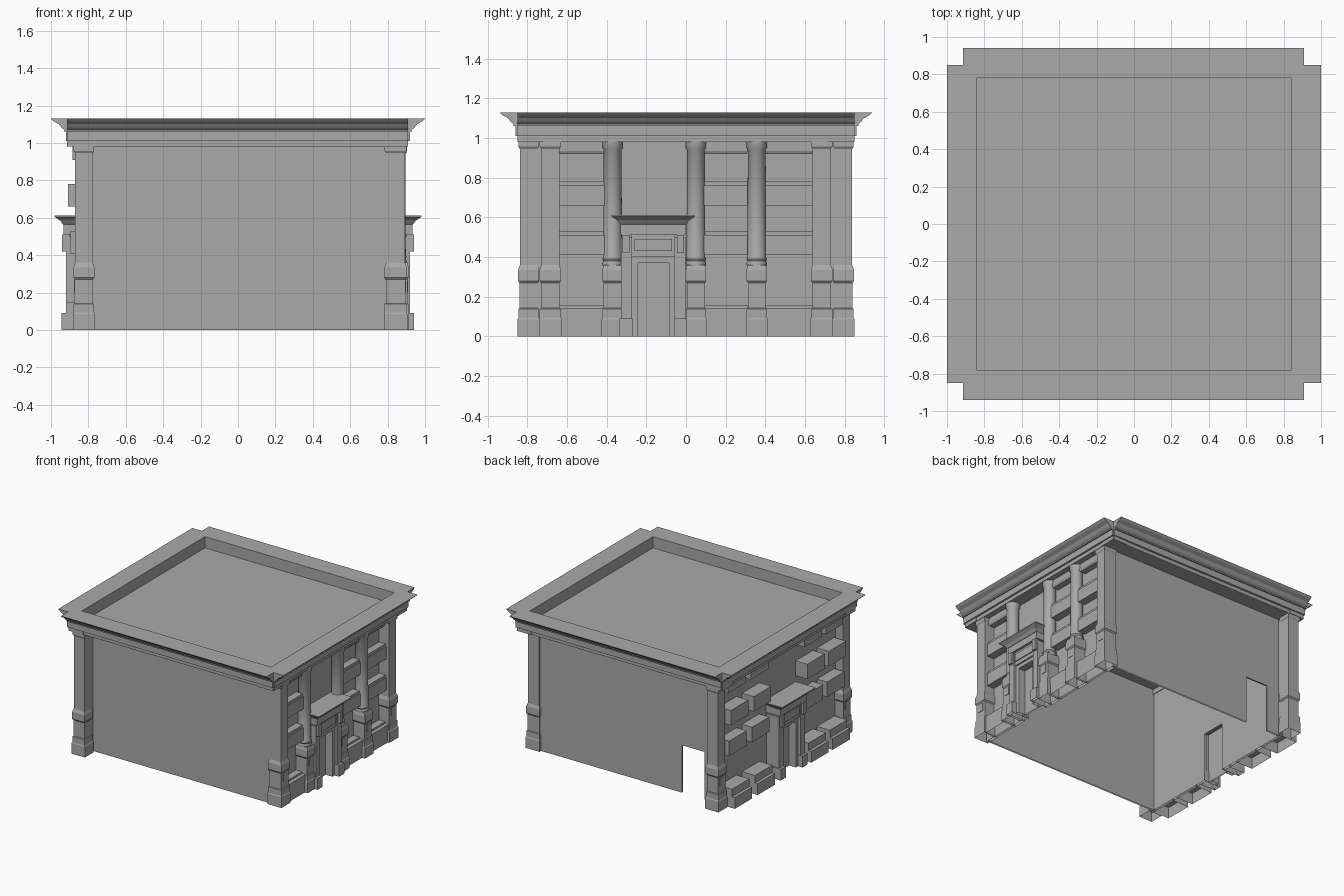
import bpy
import bmesh
import math

cube = bpy.data.objects.get("Cube")
if cube:
    bpy.data.objects.remove(cube, do_unlink=True)

stone = bpy.data.materials.new("grey_stone")
stone.use_nodes = True
GREY = (0.4, 0.4, 0.4, 1)
stone.diffuse_color = GREY
stone.node_tree.nodes["Principled BSDF"].inputs["Base Color"].default_value = GREY


def skin(name, rings):
    """Join closed rings of points into a solid, left open where it meets the ground."""
    bm = bmesh.new()
    loops = [[bm.verts.new(p) for p in ring] for ring in rings]
    n = len(loops[0])
    for a, b in zip(loops, loops[1:]):
        for i in range(n):
            j = (i + 1) % n
            bm.faces.new((a[i], a[j], b[j], b[i]))
    if rings[0][0][2] > 0:
        bm.faces.new(loops[0])
    bm.faces.new(loops[-1])
    bmesh.ops.recalc_face_normals(bm, faces=bm.faces)
    mesh = bpy.data.meshes.new(name)
    bm.to_mesh(mesh)
    bm.free()
    mesh.materials.append(stone)
    obj = bpy.data.objects.new(name, mesh)
    bpy.context.collection.objects.link(obj)
    return obj


def loft(name, xs, ys, levels):
    """Rectangular pier; levels are (height, outward growth)."""
    x0, x1 = sorted(xs)
    y0, y1 = sorted(ys)
    return skin(name, [[(x0 - g, y0 - g, z), (x1 + g, y0 - g, z),
                        (x1 + g, y1 + g, z), (x0 - g, y1 + g, z)] for z, g in levels])


def box(name, xs, ys, zs):
    return loft(name, xs, ys, [(z, 0) for z in zs])


def column(name, x, y, levels, sides=24):
    obj = skin(name, [[(x + r * math.cos(2 * math.pi * i / sides),
                        y + r * math.sin(2 * math.pi * i / sides), z)
                       for i in range(sides)] for z, r in levels])
    bpy.ops.object.select_all(action='DESELECT')
    bpy.context.view_layer.objects.active = obj
    obj.select_set(True)
    bpy.ops.object.shade_smooth_by_angle(angle=math.radians(35))


PEDESTAL = [(0, .01), (.085, .01), (.092, .006), (.138, .006), (.142, .0), (.27, 0),
            (.28, .007), (.335, .007), (.36, 0)]
PIER = PEDESTAL[:-1] + [(.36, -.002), (.945, -.002), (.957, .006), (.985, .006)]

# Cornice: one moulding profile swept along each side, with open notched corners
CORNICE = [(-.06, .98), (.065, .98), (.065, 1.01), (.08, 1.01), (.08, 1.06), (.09, 1.06),
           (.09, 1.07), (.105, 1.083), (.118, 1.1), (.145, 1.115), (.16, 1.13),
           (0, 1.13), (0, 1.025), (-.06, 1.025)]
for s, side in ((1, "left"), (-1, "right")):
    skin("cornice_" + side, [[(s * (.84 + d), y, z) for d, z in CORNICE] for y in (-.85, .85)])
for s, side in ((1, "back"), (-1, "front")):
    skin("cornice_" + side, [[(x, s * (.78 + d), z) for d, z in CORNICE] for x in (-.915, .91)])
box("roof_deck", (-.85, .85), (-.79, .79), (1.02, 1.04))

# Plain front wall and back wall with a corner passage
box("front_wall", (-.8, .8), (-.722, -.71), (0, 1.02))
box("back_wall", (-.47, .8), (.71, .722), (0, 1.02))
box("back_wall_corner", (-.8, -.67), (.71, .722), (0, 1.02))
box("back_wall_lintel", (-.67, -.47), (.71, .722), (.38, 1.02))

# Corner piers: those on the right stand out past the front and back walls
for s, end in ((-1, "front"), (1, "back")):
    for side, xs, ys, face in (("left", (.79, .895), (.637, .732), .895),
                               ("right", (-.873, -.775), (.748, .84), -.873)):
        loft(f"corner_pier_{side}_{end}", xs, [s * y for y in ys], PIER)
        mid = s * sum(ys) / 2
        box(f"pedestal_panel_{side}_{end}", (face - .004, face + .004),
            (mid - .025, mid + .025), (.2, .265))
    box("right_return_" + end, (-.8, -.78), (s * .72, s * .75), (0, 1.02))


def doorway(side, s, c):
    """Side wall with an opening and a projecting door surround centred at y = c."""
    def part(name, x0, x1, y0, y1, z0, z1):
        box(side + "_" + name, (s * x0, s * x1), (c + y0, c + y1), (z0, z1))
    wall = (s * .785, s * .805)
    box(side + "_wall_front", wall, (-.722, c - .1), (0, 1.02))
    box(side + "_wall_back", wall, (c + .1, .722), (0, 1.02))
    box(side + "_wall_over_door", wall, (c - .1, c + .1), (.39, 1.02))
    part("door_panel", .83, .84, -.1, .1, 0, .38)
    for m, end in ((-1, "front"), (1, "back")):
        part("door_jamb_" + end, .8, .92, m * .108, m * .162, 0, .5)
        part("door_jamb_base_" + end, .8, .94, m * .105, m * .17, 0, .09)
        part("door_bracket_" + end, .9, .94, m * .12, m * .155, .42, .51)
        part("inner_frame_" + end, .83, .9, m * .078, m * .11, 0, .4)
    part("inner_frame_top", .83, .9, -.078, .078, .37, .4)
    part("door_header", .8, .912, -.11, .11, .4, .51)
    part("header_panel", .9, .92, -.095, .095, .43, .49)
    part("door_frieze", .8, .932, -.165, .165, .51, .57)
    loft(side + "_door_cornice", (s * .835, s * .945), (c - .175, c + .175),
         [(.565, -.01), (.58, .003), (.585, .006), (.605, .036), (.612, .036)])


def bay(name, s, ys, bands):
    """Stacked projecting blocks between the windows."""
    for i, (depth, z0, z1) in enumerate(bands):
        box(f"{name}_block_{i}", (s * .795, s * depth), ys, (z0, z1))


# Left facade: door, columns on pedestals and three window bays
doorway("left", 1, -.165)
for i, y in enumerate((-.37, .05, .357)):
    loft(f"column_pedestal_{i}", (.79, .905), (y - .045, y + .045), PEDESTAL)
    box(f"column_pedestal_panel_{i}", (.901, .909), (y - .022, y + .022), (.2, .265))
    column(f"column_{i}", .85, y,
           [(.355, .05), (.37, .052), (.38, .047), (.39, .052), (.4, .047),
            (.94, .045), (.95, .052), (.982, .053)])
for i, ys in enumerate(((-.638, -.41), (.09, .31), (.4, .638))):
    bay(f"left_bay_{i}", 1, ys, [(.89, 0, .14), (.86, .14, .155), (.87, .41, .51), (.862, .51, .53),
                                 (.87, .66, .76), (.862, .76, .78), (.86, .935, .99)])
    loft(f"left_bay_{i}_window_head", (.795, .858), ys, [(.92, -.004), (.936, .004)])

# Right facade: central door and four window bays without columns
doorway("right", -1, -.03)
for i, y in enumerate((-.62, -.35, .33, .62)):
    bay(f"right_bay_{i}", -1, (y - .11, y + .11),
        [(.945, 0, .09), (.92, .09, .15), (.895, .41, .53), (.91, .66, .78), (.885, .91, .99)])
